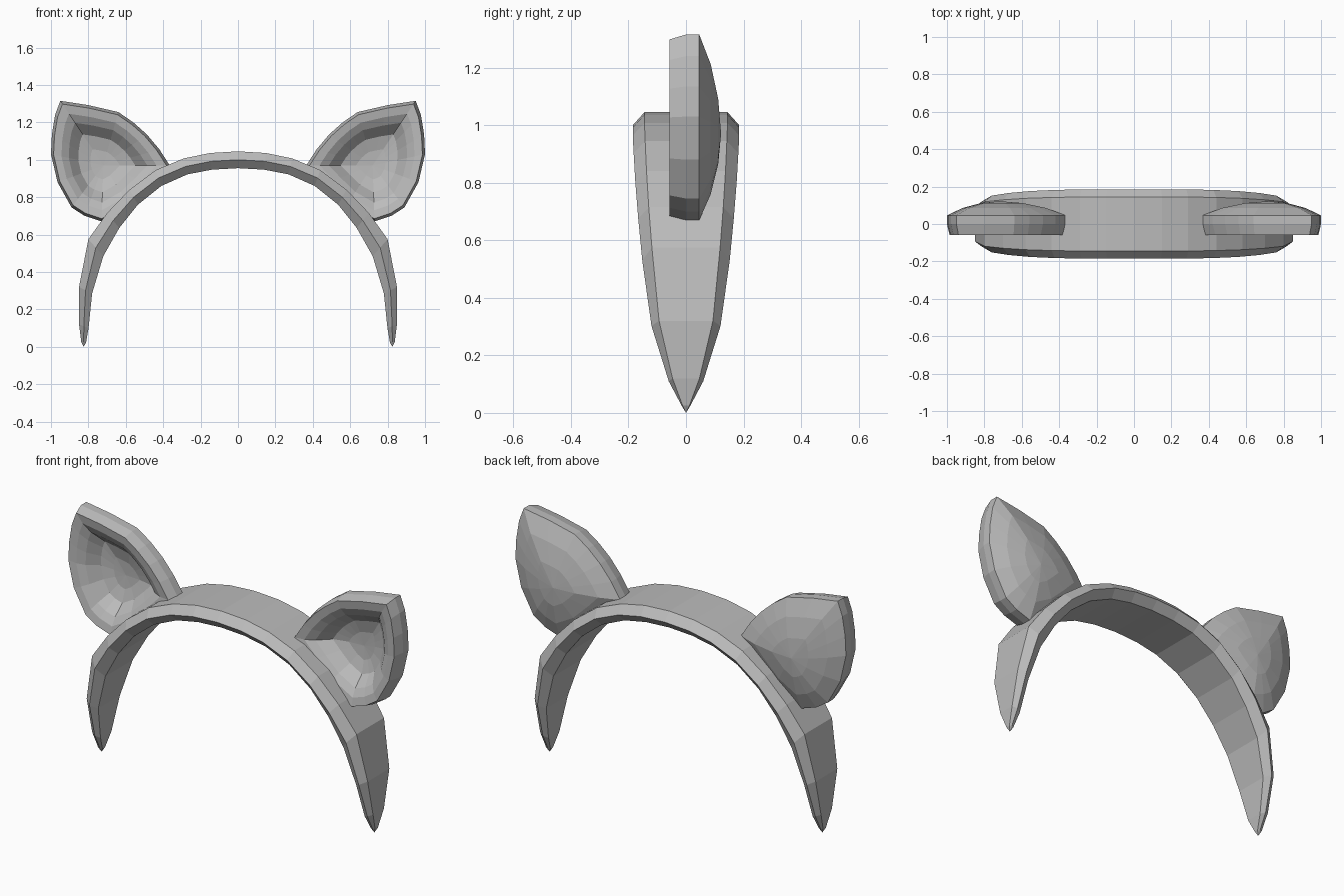
import bpy, bmesh

cube = bpy.data.objects.get("Cube")
if cube:
    bpy.data.objects.remove(cube, do_unlink=True)

grey = bpy.data.materials.new("plain grey")
grey.use_nodes = True
colour = (0.5, 0.5, 0.5, 1)
grey.diffuse_color = colour
grey.node_tree.nodes["Principled BSDF"].inputs["Base Color"].default_value = colour


def loft(name, rings, cap_start, cap_end):
    """Skin closed rings of points; each cap is a pole point."""
    bm = bmesh.new()
    loops = [[bm.verts.new(p) for p in ring] for ring in rings]
    n = len(loops[0])
    for a, b in zip(loops, loops[1:]):
        for i in range(n):
            j = (i + 1) % n
            bm.faces.new((a[i], a[j], b[j], b[i]))
    for loop, pole in ((loops[0], cap_start), (loops[-1], cap_end)):
        tip = bm.verts.new(pole)
        for i in range(n):
            bm.faces.new((loop[i], loop[(i + 1) % n], tip))
    bmesh.ops.recalc_face_normals(bm, faces=bm.faces)
    mesh = bpy.data.meshes.new(name)
    bm.to_mesh(mesh)
    bm.free()
    mesh.materials.append(grey)
    obj = bpy.data.objects.new(name, mesh)
    bpy.context.collection.objects.link(obj)
    return obj


# Headband: outer point, inner point and half width, from the top to one end
stations = [
    ((0, 1.045), (0, 0.955), 0.185),
    ((0.15, 1.036), (0.14, 0.947), 0.185),
    ((0.29, 1.007), (0.27, 0.922), 0.185),
    ((0.44, 0.945), (0.41, 0.86), 0.182),
    ((0.58, 0.84), (0.535, 0.76), 0.176),
    ((0.70, 0.715), (0.635, 0.635), 0.166),
    ((0.80, 0.575), (0.72, 0.485), 0.152),
    ((0.85, 0.32), (0.78, 0.285), 0.12),
    ((0.85, 0.12), (0.799, 0.10), 0.06),
    ((0.838, 0.025), (0.812, 0.025), 0.015),
]


def band_section(station, side):
    (ox, oz), (ix, iz), w = station
    mx, mz, f = (ox + ix) / 2, (oz + iz) / 2, w * 0.78
    return [(side * x, y, z) for x, y, z in (
        (ox, -f, oz), (ox, f, oz), (mx, w, mz),
        (ix, f, iz), (ix, -f, iz), (mx, -w, mz))]


sections = [band_section(s, -1) for s in reversed(stations)]
sections += [band_section(s, 1) for s in stations[1:]]
loft("headband", sections, (-0.825, 0, 0), (0.825, 0, 0))

# Ears: one outline, repeated at several scales and depths
outline = [(0.95, 1.315), (0.80, 1.292), (0.64, 1.255), (0.56, 1.2),
           (0.487, 1.135), (0.42, 1.055), (0.365, 0.97), (0.46, 0.87),
           (0.58, 0.755), (0.73, 0.67), (0.82, 0.70), (0.89, 0.745),
           (0.965, 0.88), (1.0, 1.03), (0.995, 1.135), (0.978, 1.24)]
cx, cz = 0.72, 0.97
layers = [(0.35, 0.112), (0.7, 0.086), (1.0, 0.046), (1.0, 0.0),
          (0.95, -0.058), (0.8, -0.05), (0.66, -0.025),
          (0.48, 0.035), (0.25, 0.055)]
for side, name in ((1, "left_ear"), (-1, "right_ear")):
    rings = [[(side * (cx + (x - cx) * s), y, cz + (z - cz) * s)
              for x, z in outline] for s, y in layers]
    loft(name, rings, (side * cx, 0.122, cz), (side * cx, 0.06, cz))
